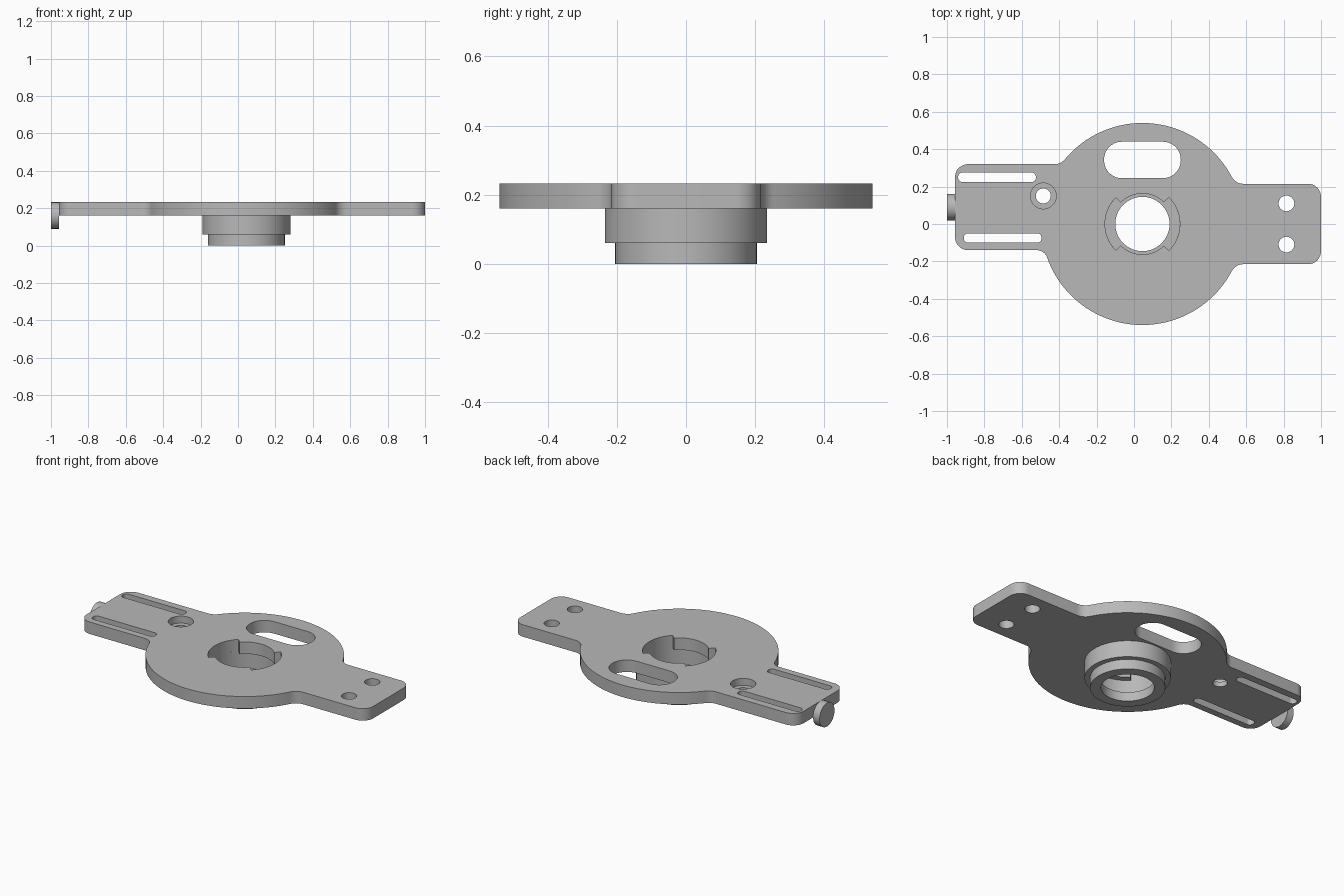
import bpy, bmesh, math
from math import cos, sin, pi, sqrt, radians

if "Cube" in bpy.data.objects:
    bpy.data.objects.remove(bpy.data.objects["Cube"], do_unlink=True)

# Single grey material
grey = bpy.data.materials.new("plain grey")
grey.use_nodes = True
colour = (0.48, 0.48, 0.48, 1)
grey.diffuse_color = colour
grey.node_tree.nodes["Principled BSDF"].inputs["Base Color"].default_value = colour

CX, R = 0.045, 0.54            # disc centre and radius
BOTTOM, TOP = 0.16, 0.232      # plate heights


def arc(cx, cy, r, a0, a1, n=12):
    """Points on an arc, angles in radians."""
    return [(cx + r * cos(a0 + (a1 - a0) * i / n),
             cy + r * sin(a0 + (a1 - a0) * i / n)) for i in range(n + 1)]


def finish(name, bm):
    bmesh.ops.recalc_face_normals(bm, faces=bm.faces[:])
    mesh = bpy.data.meshes.new(name)
    bm.to_mesh(mesh)
    bm.free()
    mesh.materials.append(grey)
    ob = bpy.data.objects.new(name, mesh)
    bpy.context.collection.objects.link(ob)
    return ob


def prism(name, pts, z0, z1):
    """Extrude a closed outline from z0 to z1."""
    bm = bmesh.new()
    face = bm.faces.new([bm.verts.new((x, y, z0)) for x, y in pts])
    out = bmesh.ops.extrude_face_region(bm, geom=[face])
    for v in out["geom"]:
        if isinstance(v, bmesh.types.BMVert):
            v.co.z = z1
    return finish(name, bm)


def rounded(x0, x1, y0, y1, r):
    """Rectangle outline with rounded corners."""
    corners = [(x1 - r, y1 - r), (x0 + r, y1 - r), (x0 + r, y0 + r), (x1 - r, y0 + r)]
    pts = []
    for k, (x, y) in enumerate(corners):
        pts += arc(x, y, r, k * pi / 2, (k + 1) * pi / 2, 10)
    # drop coincident neighbours
    return [p for i, p in enumerate(pts) if math.dist(p, pts[i - 1]) > 1e-5]


def circle(cx, cy, r, n=48):
    return arc(cx, cy, r, 0, 2 * pi, n)[:-1]


def smooth(ob):
    bpy.ops.object.select_all(action="DESELECT")
    ob.select_set(True)
    bpy.context.view_layer.objects.active = ob
    bpy.ops.object.shade_smooth_by_angle(angle=radians(30))


def junction(side, h, r):
    """Fillet between the disc and an arm edge at height h (h > 0).
    Returns its centre and the disc angle where it touches."""
    dx = sqrt((R + r) ** 2 - (h + r) ** 2)
    return CX + side * dx, h + r, math.atan2(h + r, side * dx)


# Plate outline, counter-clockwise from the lower right corner
RX, LX, RH, LT, LB = 1.0, -0.957, 0.215, 0.32, 0.14
C, F = 0.07, 0.07
fx, fy, a_right = junction(1, RH, F)
ux, uy, a_up = junction(-1, LT, F)
lx, ly, a_low = junction(-1, LB, 0.06)
outline = arc(RX - C, -RH + C, C, -pi / 2, 0)
outline += arc(RX - C, RH - C, C, 0, pi / 2)
outline += arc(fx, fy, F, -pi / 2, a_right - pi)
outline += arc(CX, 0, R, a_right, a_up, 64)[1:-1]
outline += arc(ux, uy, F, a_up - pi, -pi / 2)
outline += arc(LX + C, LT - C, C, pi / 2, pi)
outline += arc(LX + C, -LB + C, C, pi, 3 * pi / 2)
outline += arc(lx, -ly, 0.06, pi / 2, pi - a_low)
outline += arc(CX, 0, R, 2 * pi - a_low, 2 * pi - a_right, 84)[1:-1]
outline += arc(fx, -fy, F, pi - a_right, pi / 2)
plate = prism("plate", outline, BOTTOM, TOP)

# Bore with two wider side pockets
bore = []
for k in range(4):
    r = 0.2 if k % 2 == 0 else 0.163
    bore += arc(CX, 0, r, (k - 0.5) * pi / 2, (k + 0.5) * pi / 2, 24)

LOW, HIGH = BOTTOM - 0.05, TOP + 0.05
openings = [
    (bore, LOW),
    (rounded(-0.16, 0.25, 0.245, 0.44, 0.095), LOW),      # large window
    (rounded(-0.94, -0.525, 0.225, 0.275, 0.022), LOW),   # long slots
    (rounded(-0.91, -0.495, -0.1, -0.05, 0.022), LOW),
    (circle(0.815, 0.11, 0.042), LOW),                    # mounting holes
    (circle(0.815, -0.11, 0.042), LOW),
    (circle(-0.485, 0.15, 0.04), LOW),                    # counterbored hole
    (circle(-0.485, 0.15, 0.069), BOTTOM + 0.03),
]
for pts, z0 in openings:
    cutter = prism("cutter", pts, z0, HIGH)
    cutter.hide_render = True
    mod = plate.modifiers.new("cut", "BOOLEAN")
    mod.operation = "DIFFERENCE"
    mod.solver = "EXACT"
    mod.object = cutter
    bpy.context.view_layer.objects.active = plate
    bpy.ops.object.modifier_apply(modifier=mod.name)
    bpy.data.objects.remove(cutter, do_unlink=True)
smooth(plate)

# Stepped hub turned from a closed profile (radius, height)
profile = [(0.145, 0), (0.205, 0), (0.205, 0.06), (0.235, 0.06),
           (0.235, BOTTOM), (0.2, BOTTOM), (0.2, 0.055), (0.145, 0.055)]
N = 72
bm = bmesh.new()
rings = [[bm.verts.new((CX + r * cos(2 * pi * i / N), r * sin(2 * pi * i / N), z))
          for r, z in profile] for i in range(N)]
for i in range(N):
    a, b = rings[i], rings[(i + 1) % N]
    for j in range(len(profile)):
        k = (j + 1) % len(profile)
        bm.faces.new((a[j], b[j], b[k], a[k]))
smooth(finish("hub", bm))

# Small disc standing on the end of the slotted arm
knob = prism("end_disc", circle(0, 0, 0.071), 0, 0.043)
knob.rotation_euler = (0, pi / 2, 0)
knob.location = (-1.0, 0.09, 0.161)
smooth(knob)
